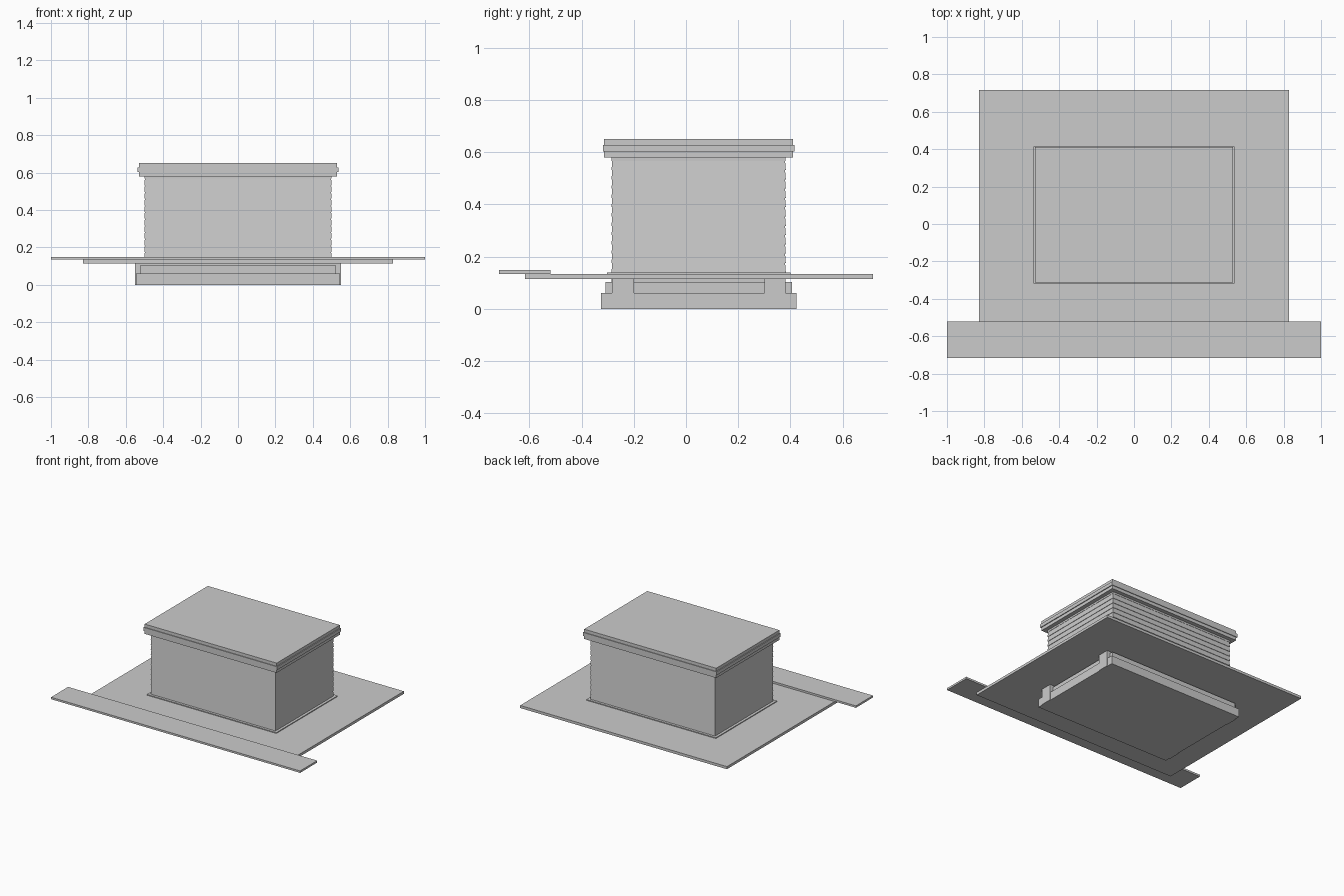
import bpy, bmesh

if "Cube" in bpy.data.objects:
    bpy.data.objects.remove(bpy.data.objects["Cube"])

CY = 0.0485  # centre of the building in y


def loft(name, sections):
    """Closed solid through rectangular sections (x0, x1, y0, y1, z)."""
    bm = bmesh.new()
    rings = [[bm.verts.new(p) for p in ((x0, y0, z), (x1, y0, z), (x1, y1, z), (x0, y1, z))]
             for x0, x1, y0, y1, z in sections]
    bm.faces.new(rings[0][::-1])
    bm.faces.new(rings[-1])
    for a, b in zip(rings, rings[1:]):
        for i in range(4):
            j = (i + 1) % 4
            bm.faces.new((a[i], a[j], b[j], b[i]))
    bmesh.ops.recalc_face_normals(bm, faces=bm.faces)
    mesh = bpy.data.meshes.new(name)
    bm.to_mesh(mesh)
    bm.free()
    ob = bpy.data.objects.new(name, mesh)
    bpy.context.collection.objects.link(ob)
    return ob


def box(name, x0, x1, y0, y1, z0, z1):
    return loft(name, [(x0, x1, y0, y1, z0), (x0, x1, y0, y1, z1)])


def block(name, hx, hy, z0, z1):
    """Box centred on the building."""
    return box(name, -hx, hx, CY - hy, CY + hy, z0, z1)


# Stepped foundation
block("foundation_footing", 0.545, 0.374, 0, 0.06)
block("foundation_step", 0.525, 0.357, 0.06, 0.103)
block("foundation_core", 0.5, 0.333, 0.103, 0.115)

# Corner piers on both ends
for side, s in (("right", 1), ("left", -1)):
    for end, y0, y1 in (("front", -0.284, -0.2), ("back", 0.3, 0.381)):
        xa, xb = sorted((s * 0.49, s * 0.55))
        box(f"{end}_{side}_pier", xa, xb, y0, y1, 0, 0.115)

# Ground slab and raised front walkway
box("ground_slab", -0.83, 0.83, -0.616, 0.716, 0.115, 0.134)
box("front_walkway", -1, 1, -0.716, -0.52, 0.134, 0.148)

# Wall skirt
block("wall_skirt", 0.52, 0.352, 0.134, 0.14)

# Walls of overlapping boards, stacked as one stepped solid
rows, z0, pitch = 12, 0.14, 0.0356
profile = []
for k in range(rows):
    z = z0 + k * pitch
    for out, zz in ((0.001, z), (-0.002, z + pitch)):
        hx, hy = 0.5 + out, 0.333 + out
        profile.append((-hx, hx, CY - hy, CY + hy, zz))
loft("board_walls", profile)
block("wall_frieze", 0.5, 0.333, z0 + rows * pitch, 0.58)

# Layered cornice and flat roof
block("cornice_lower", 0.53, 0.362, 0.58, 0.603)
block("cornice_middle", 0.536, 0.367, 0.603, 0.628)
block("flat_roof", 0.53, 0.362, 0.628, 0.651)
